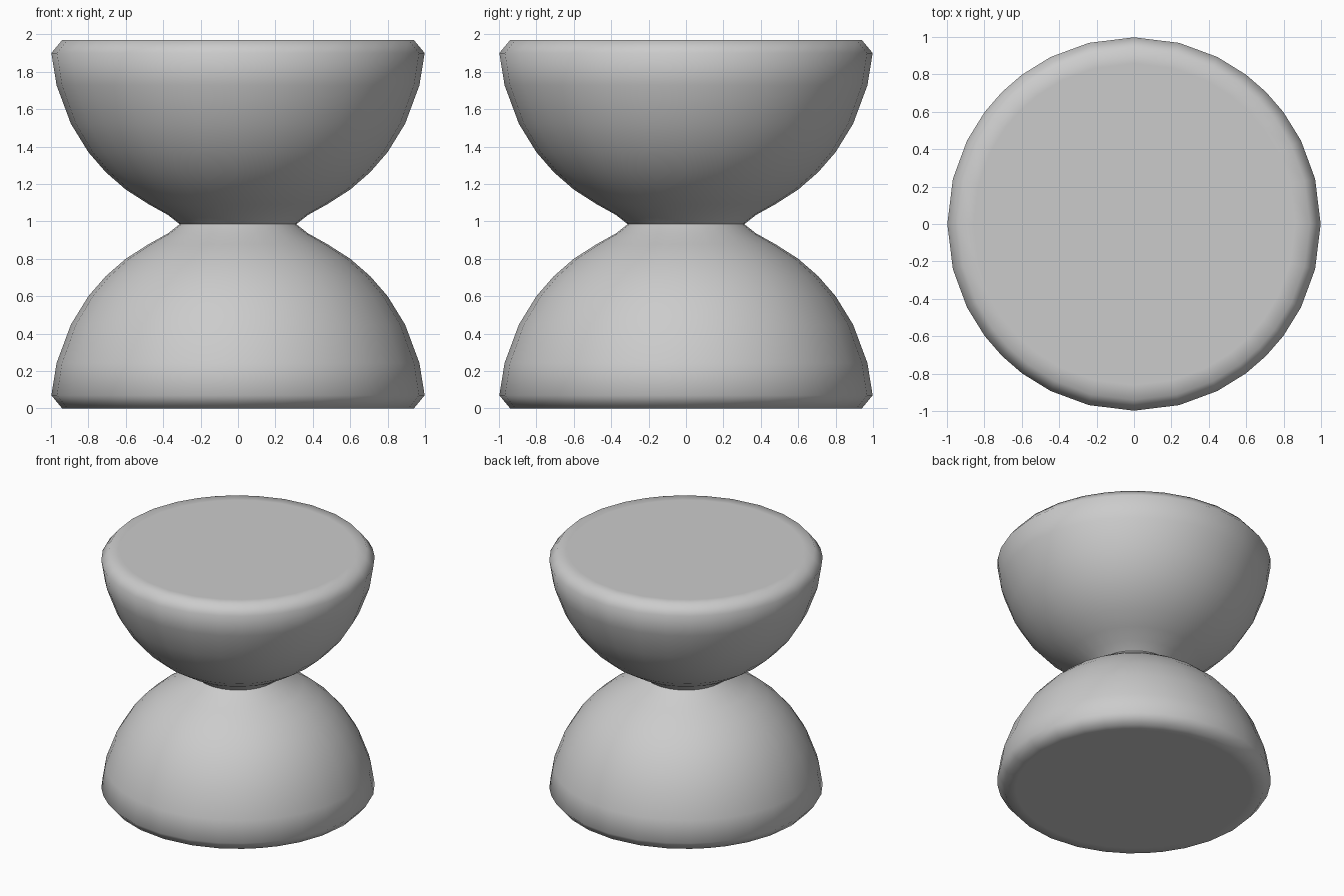
import bpy, bmesh, math

if "Cube" in bpy.data.objects:
    bpy.data.objects.remove(bpy.data.objects["Cube"])

HEIGHT = 1.97

# Half profile (radius, z): flat cap, chamfered rim, dome, narrow neck
PROFILE = [(0.86, 0.0), (0.94, 0.0), (0.998, 0.07), (0.97, 0.2425), (0.894, 0.447),
           (0.8, 0.6), (0.707, 0.707), (0.6, 0.8), (0.478, 0.878),
           (0.374, 0.936), (0.312, HEIGHT / 2)]

# Ring angles follow a box-mapped circle: eight steps per quarter
QUARTER = [math.atan(k / 4) for k in range(-4, 4)]
ANGLES = [q * math.pi / 2 + a for q in range(4) for a in QUARTER]


def add_ring(bm, r, z):
    return [bm.verts.new((r * math.cos(a), r * math.sin(a), z)) for a in ANGLES]


# Lower dome mirrored into the upper bowl, meeting at the neck
full = PROFILE + [(r, HEIGHT - z) for r, z in reversed(PROFILE[:-1])]
bm = bmesh.new()
rings = [add_ring(bm, r, z) for r, z in full]
n = len(ANGLES)
for low, high in zip(rings, rings[1:]):
    for i in range(n):
        j = (i + 1) % n
        bm.faces.new((low[i], low[j], high[j], high[i]))

# Flat end caps
bm.faces.new(list(reversed(rings[0])))
bm.faces.new(rings[-1])
bmesh.ops.recalc_face_normals(bm, faces=bm.faces)

mesh = bpy.data.meshes.new("hourglass_body")
bm.to_mesh(mesh)
bm.free()
body = bpy.data.objects.new("hourglass_body", mesh)
bpy.context.collection.objects.link(body)

# Smooth surfaces, crisp crease at the neck
bpy.context.view_layer.objects.active = body
body.select_set(True)
bpy.ops.object.shade_smooth_by_angle(angle=math.radians(60))
